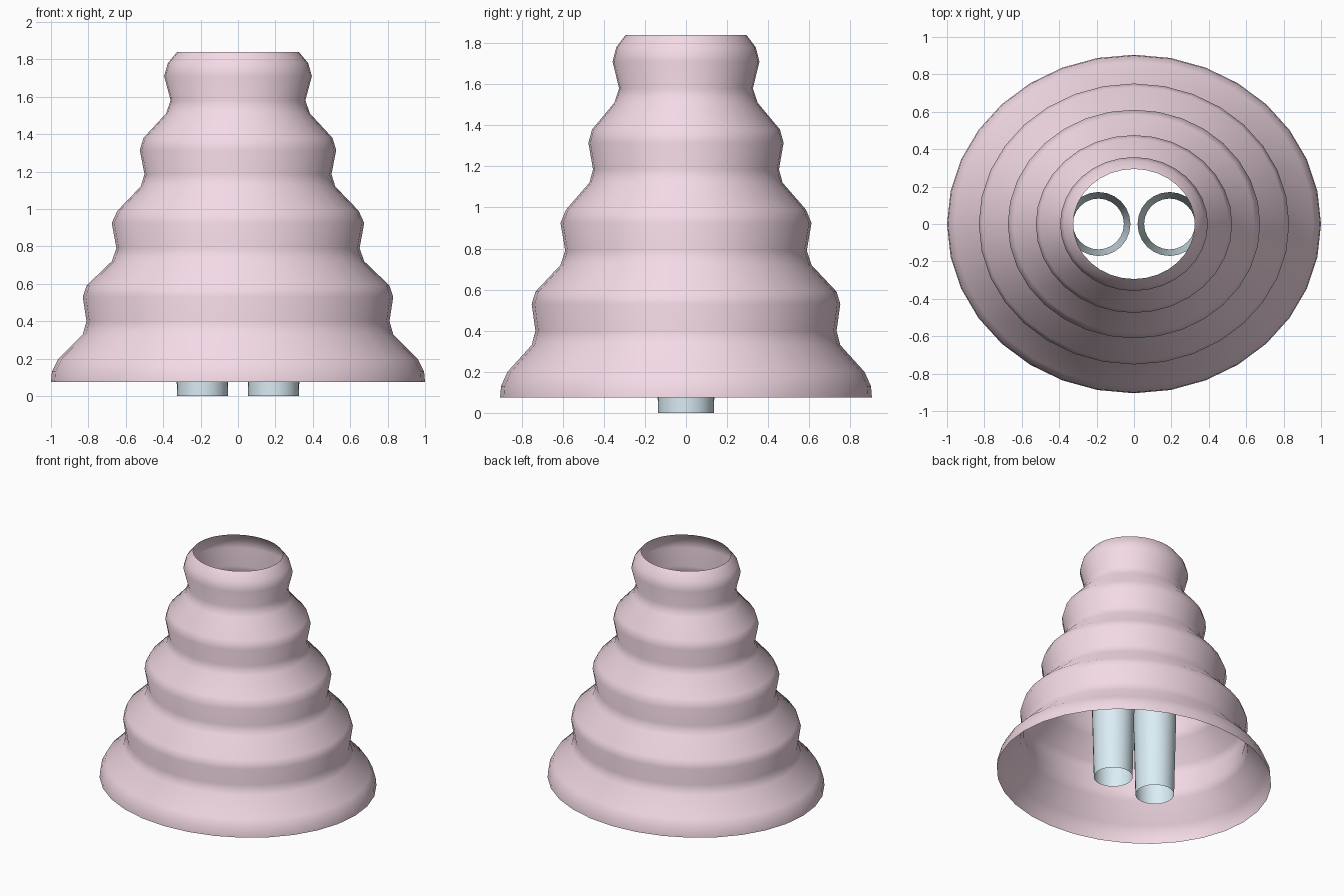
import bpy, math

if "Cube" in bpy.data.objects:
    bpy.data.objects.remove(bpy.data.objects["Cube"])

def material(name, rgb):
    m = bpy.data.materials.new(name)
    m.diffuse_color = (*rgb, 1)
    m.use_nodes = True
    m.node_tree.nodes["Principled BSDF"].inputs["Base Color"].default_value = m.diffuse_color
    return m

def lathe(name, profile, sides, mat, centre_x=0.0, y_scale=1.0):
    """Open tube swept round z from (radius, height) points."""
    verts, faces = [], []
    for r, z in profile:
        for i in range(sides):
            a = 2 * math.pi * i / sides
            verts.append((centre_x + r * math.cos(a), y_scale * r * math.sin(a), z))
    for k in range(len(profile) - 1):
        for i in range(sides):
            j = (i + 1) % sides
            faces.append((k * sides + i, k * sides + j,
                          (k + 1) * sides + j, (k + 1) * sides + i))
    me = bpy.data.meshes.new(name)
    me.from_pydata(verts, [], faces)
    me.materials.append(mat)
    me.shade_smooth()
    ob = bpy.data.objects.new(name, me)
    bpy.context.collection.objects.link(ob)
    return ob

pink = material("pink_cloth", (0.90, 0.70, 0.79))
blue = material("pale_blue_cloth", (0.71, 0.85, 0.92))

# Tiered skirt: five ruffles, open at waist and hem
skirt_profile = [
    (1.0, 0.075), (0.995, 0.13), (0.96, 0.20), (0.83, 0.33),
    (0.81, 0.40), (0.83, 0.53), (0.81, 0.59), (0.675, 0.72),
    (0.65, 0.79), (0.675, 0.925), (0.645, 0.99), (0.52, 1.12),
    (0.50, 1.185), (0.525, 1.315), (0.505, 1.38), (0.385, 1.51),
    (0.36, 1.58), (0.395, 1.71), (0.375, 1.78), (0.325, 1.84)]
lathe("tiered_skirt", skirt_profile, 32, pink, y_scale=0.905)

# Two open, slightly tapered trouser legs inside the skirt
for side, x in (("left", -0.19), ("right", 0.19)):
    lathe(side + "_leg", [(0.136, 0.0), (0.171, 1.5)], 24, blue, centre_x=x)
